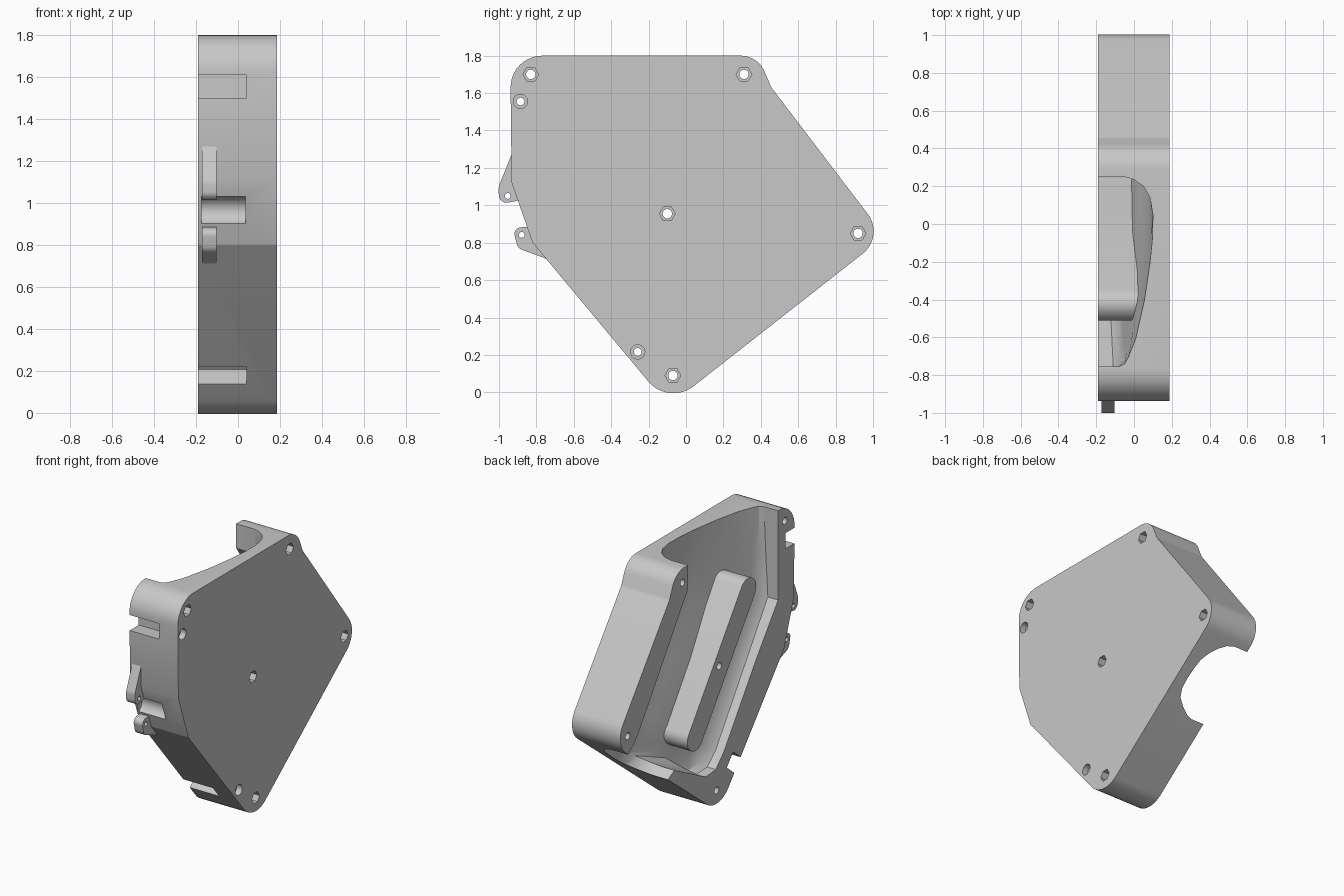
import bpy, bmesh, math
from mathutils import Vector

if "Cube" in bpy.data.objects:
    bpy.data.objects.remove(bpy.data.objects["Cube"], do_unlink=True)

SHADE = (0.58, 0.58, 0.58, 1)
grey = bpy.data.materials.new("light_grey")
grey.use_nodes = True
grey.diffuse_color = SHADE
grey.node_tree.nodes["Principled BSDF"].inputs["Base Color"].default_value = SHADE

BACK, FACE = -0.19, 0.187   # open side and flat side along x


def finish(name, bm):
    bmesh.ops.recalc_face_normals(bm, faces=bm.faces)
    me = bpy.data.meshes.new(name)
    bm.to_mesh(me)
    bm.free()
    ob = bpy.data.objects.new(name, me)
    ob.data.materials.append(grey)
    bpy.context.collection.objects.link(ob)
    return ob


def rounded(corners, steps=10):
    """Polygon of (y, z, radius) corners with filleted corners."""
    pts = []
    for i, (y, z, r) in enumerate(corners):
        p = Vector((y, z))
        a = (Vector(corners[i - 1][:2]) - p).normalized()
        b = (Vector(corners[(i + 1) % len(corners)][:2]) - p).normalized()
        if r == 0:
            pts.append(p)
            continue
        half = a.angle(b) / 2
        centre = p + (a + b).normalized() * r / math.sin(half)
        start = p + a * r / math.tan(half) - centre
        end = p + b * r / math.tan(half) - centre
        sweep = math.pi - 2 * half
        for k in range(steps + 1):
            t = k / steps
            v = start * math.sin((1 - t) * sweep) + end * math.sin(t * sweep)
            pts.append(centre + v / math.sin(sweep))
    return pts


def circle(y, z, r, n=24):
    return [Vector((y + r * math.cos(math.tau * k / n), z + r * math.sin(math.tau * k / n)))
            for k in range(n)]


def prism(name, pts, x0, x1):
    bm = bmesh.new()
    rings = [[bm.verts.new((x, p[0], p[1])) for p in pts] for x in (x0, x1)]
    bm.faces.new(rings[0])
    bm.faces.new(rings[1])
    n = len(pts)
    for i in range(n):
        j = (i + 1) % n
        bm.faces.new((rings[0][i], rings[0][j], rings[1][j], rings[1][i]))
    return finish(name, bm)


def cut(ob, cutters):
    for c in cutters:
        c.hide_render = True
        m = ob.modifiers.new("cut", "BOOLEAN")
        m.operation, m.solver, m.object = "DIFFERENCE", "EXACT", c
        bpy.context.view_layer.objects.active = ob
        bpy.ops.object.modifier_apply(modifier=m.name)


def cavity_cutter():
    # rows across the duct: block-side point, outer-wall point, inlet 0 / middle 1 / outlet 2
    rows = [(.25, 1.9, -.755, 1.9, 0), (.25, 1.8, -.755, 1.8, 0),
            (.25, 1.63, -.755, 1.5, .25), (.40, 1.41, -.755, 1.17, .6),
            (.55, 1.19, -.5, .83, .85), (.70, .97, -.15, .33, 1.05),
            (.75, .90, -.06, .24, 1.15), (.79, .84, .05, .23, 1.3),
            (.85, .77, .40, .41, 1.8), (.91, .72, .475, .37, 2), (.98, .64, .55, .27, 2)]
    # (fraction across, depth) with the two rim points shared by every section
    inlet = [(0, -.05), (.015, 0), (.05, .05), (.11, .085), (.2, .1), (.32, .098),
             (.45, .085), (.65, .055), (.85, .01), (.95, -.03), (.985, -.05), (1, -.08)]
    middle = [(0, -.05), (.015, 0), (.05, .05), (.11, .085), (.2, .09), (.3, .065),
              (.42, .025), (.55, -.02), (.7, -.05), (.85, -.07), (.95, -.09), (1, -.13)]
    outlet = [(0, -.08), (.03, -.03), (.1, .02), (.19, .06), (.3, .09), (.42, .1),
              (.58, .105), (.7, .1), (.81, .075), (.9, .02), (.97, -.04), (1, -.09)]
    bm = bmesh.new()
    grid = []
    for ly, lz, ry, rz, t in rows:
        low, high, f = (inlet, middle, t) if t <= 1 else (middle, outlet, t - 1)
        section = [(a[0] + (b[0] - a[0]) * f, a[1] + (b[1] - a[1]) * f) for a, b in zip(low, high)]
        section = [(0, -.3)] + section + [(1, -.3)]
        grid.append([bm.verts.new((d, ly + (ry - ly) * s, lz + (rz - lz) * s)) for s, d in section])
    for a, b in zip(grid, grid[1:]):
        for i in range(len(a)):
            j = (i + 1) % len(a)
            bm.faces.new((a[i], a[j], b[j], b[i]))
    bm.faces.new(grid[0])
    bm.faces.new(grid[-1])
    return finish("cavity_cutter", bm)


def slot_cutter(y, z, inward):
    # square-ended notch around a pin hole, opening outwards
    n = Vector(inward).normalized()
    t = Vector((-n.y, n.x)) * 0.055
    c = Vector((y, z))
    a, b = c + n * 0.05, c - n * 0.15
    return prism("slot_cutter", [a + t, a - t, b - t, b + t], -.3, .04)


# Main housing
outline = rounded([(-.94, 1.8, .17), (.385, 1.8, .14), (.455, 1.632, .08), (1.063, .834, .152),
                   (-.093, -.072, .174), (-.82, .8, .04), (-.932, 1.12, 0)])
housing = prism("housing", outline, BACK, FACE)

# Central mounting boss: rounded bar along the duct
top, bottom = Vector((-.42, 1.36)), Vector((.165, .55))
along = (bottom - top).normalized() * .09
side = Vector((-along.y, along.x))
bar = [top - along + side, bottom + along + side, bottom + along - side, top - along - side]
boss = prism("centre_boss", rounded([(p.x, p.y, .085) for p in bar]), BACK, .13)

# Latch ears on the front wall
upper_ear = prism("upper_latch_ear", rounded([
    (-.925, 1.29, 0), (-1.002, 1.10, .08), (-1.0, 1.005, .042), (-.87, 1.03, 0), (-.85, 1.2, 0)]),
    -.172, -.103)
lower_ear = prism("lower_latch_ear", rounded([
    (-.80, .89, 0), (-.925, .878, .035), (-.90, .77, .05), (-.74, .712, .1),
    (-.685, .645, 0), (-.66, .75, 0)]), -.172, -.103)

# Screw holes with hexagonal nut recesses
screws = [(-.83, 1.7), (.31, 1.7), (.92, .85), (-.07, .09), (-.1, .955)]
pins = [(-.885, 1.555), (-.258, .216)]
hole_cutters = []
for y, z in screws:
    hole_cutters.append(prism("screw_cutter", circle(y, z, .025), -.3, .3))
    hole_cutters.append(prism("nut_cutter", circle(y, z, .042, 6), .125, .3))
boss_hole = hole_cutters[-2]

# Pin holes, their slots and the latch pocket
for y, z in pins:
    hole_cutters.append(prism("pin_cutter", circle(y, z, .021), -.3, .3))
    hole_cutters.append(prism("pin_head_cutter", circle(y, z, .038), .145, .3))
slots = [slot_cutter(*pins[0], (1, 0)), slot_cutter(*pins[1], (.77, .64))]
pocket = prism("pocket_cutter", circle(-.89, .963, .07), -.175, .035)
ear_holes = [prism("ear_cutter", circle(y, z, .016, 16), -.3, .1)
             for y, z in ((-.953, 1.05), (-.878, .842))]

cavity = cavity_cutter()
cut(housing, [cavity] + slots + [pocket] + hole_cutters)
cut(boss, [boss_hole])
cut(upper_ear, ear_holes[:1])
cut(lower_ear, ear_holes[1:])

for c in [cavity, pocket] + slots + hole_cutters + ear_holes:
    bpy.data.objects.remove(c, do_unlink=True)

# Smooth curved walls, keep machined edges sharp
for ob in (housing, boss, upper_ear, lower_ear):
    bpy.ops.object.select_all(action="DESELECT")
    ob.select_set(True)
    bpy.context.view_layer.objects.active = ob
    bpy.ops.object.shade_smooth_by_angle(angle=math.radians(32))
